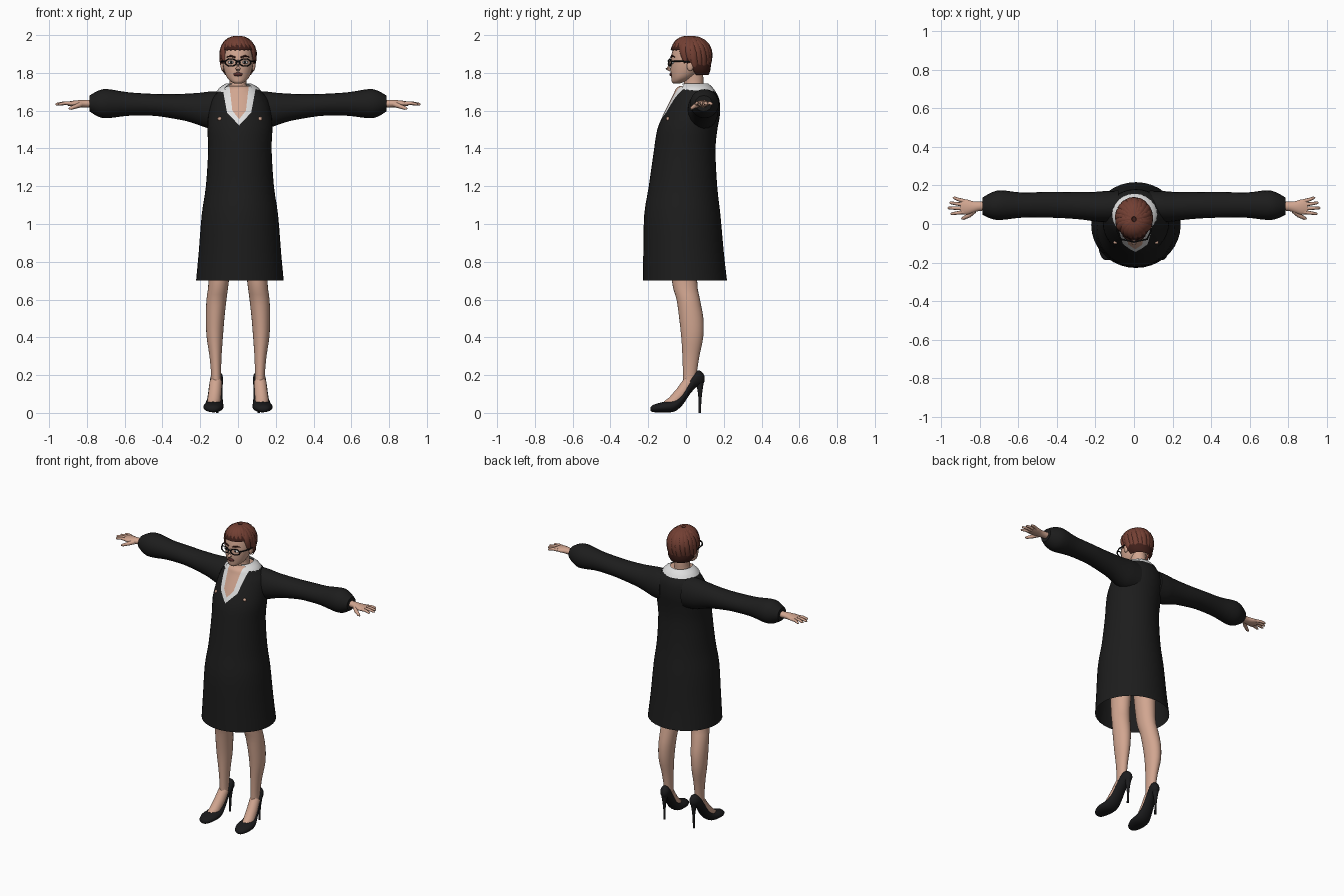
import bpy, bmesh
from math import sin, cos, pi, asin
from mathutils import Vector

cube = bpy.data.objects.get("Cube")
if cube:
    bpy.data.objects.remove(cube, do_unlink=True)


def material(name, r, g, b, rough=0.8):
    m = bpy.data.materials.new(name)
    m.use_nodes = True
    m.diffuse_color = (r, g, b, 1)
    node = m.node_tree.nodes["Principled BSDF"]
    node.inputs["Base Color"].default_value = (r, g, b, 1)
    node.inputs["Roughness"].default_value = rough
    return m


BLACK = material("black cloth", .012, .012, .012)
SHOE = material("black leather", .011, .011, .012)
SKIN = material("skin", .64, .38, .28)
WHITE = material("white collar", .74, .74, .74)
HAIR = material("auburn hair", .17, .05, .033)
DARK = material("dark hair", .05, .014, .01)
LIPS = material("dark lips", .09, .025, .022)
FRAME = material("glasses frame", .008, .008, .008)


def dense(rows, k=3):
    """Smoothly fill in rows between the given ones."""
    out, n = [], len(rows)
    for i in range(n - 1):
        four = rows[max(i - 1, 0)], rows[i], rows[i + 1], rows[min(i + 2, n - 1)]
        for j in range(k):
            t = j / k
            out.append([.5 * (2 * q + (r - p) * t + (2 * p - 5 * q + 4 * r - s) * t * t
                              + (3 * q - p - 3 * r + s) * t ** 3)
                        for p, q, r, s in zip(*four)])
    return out + [list(rows[-1])]


def ellipse(c, u, v, n):
    c, u, v = Vector(c), Vector(u), Vector(v)
    return [c + u * cos(2 * pi * i / n) + v * sin(2 * pi * i / n) for i in range(n)]


def loft(name, rings, mat, start=True, end=True, drop=None):
    """Skin a list of rings; drop is a rule for faces to leave out."""
    bm = bmesh.new()
    vs = [[bm.verts.new(p) for p in ring] for ring in rings]
    n = len(rings[0])
    for a, b in zip(vs, vs[1:]):
        for i in range(n):
            bm.faces.new((a[i], a[(i + 1) % n], b[(i + 1) % n], b[i]))
    if start:
        bm.faces.new(vs[0])
    if end:
        bm.faces.new(vs[-1])
    bmesh.ops.recalc_face_normals(bm, faces=bm.faces)
    if drop:
        gone = [f for f in bm.faces if drop(f.calc_center_median())]
        bmesh.ops.delete(bm, geom=gone, context='FACES')
    me = bpy.data.meshes.new(name)
    bm.to_mesh(me)
    bm.free()
    ob = bpy.data.objects.new(name, me)
    bpy.context.collection.objects.link(ob)
    me.materials.append(mat)
    finish(ob)
    return ob


def finish(ob):
    bpy.ops.object.select_all(action='DESELECT')
    ob.select_set(True)
    bpy.context.view_layer.objects.active = ob
    bpy.ops.object.shade_smooth_by_angle(angle=.9)


def upright(rows, n=24):
    """Rows of x, y, z, half width, half depth."""
    return [ellipse((x, y, z), (a, 0, 0), (0, b, 0), n) for x, y, z, a, b in dense(rows)]


def tube(name, pts, radii, mat, flat=1.0, hub=None, n=8):
    """Tube along points; hub gives the centre that flat sides face."""
    pts = [Vector(p) for p in pts]
    rings = []
    for i, p in enumerate(pts):
        t = (pts[min(i + 1, len(pts) - 1)] - pts[max(i - 1, 0)]).normalized()
        side = t.cross(p - hub if hub else Vector((0, 0, 1))).normalized()
        rings.append(ellipse(p, side * radii[i], side.cross(t) * radii[i] * flat, n))
    return loft(name, rings, mat)


def ball(name, loc, size, mat):
    bpy.ops.mesh.primitive_uv_sphere_add(segments=16, ring_count=8, location=loc)
    ob = bpy.context.object
    ob.name, ob.scale = name, size
    ob.data.materials.append(mat)
    finish(ob)


# Dress body: height, half width, front, back
profile = [(.7, .232, -.228, .217), (.85, .218, -.226, .2), (1.05, .202, -.221, .182),
           (1.2, .18, -.197, .165), (1.39, .168, -.17, .156), (1.5, .172, -.152, .166),
           (1.58, .167, -.12, .18), (1.65, .152, -.085, .178), (1.69, .125, -.065, .163),
           (1.715, .1, -.054, .14), (1.73, .07, -.036, .11)]
dress = loft("dress", upright([(.01, (f + b) / 2, z, w, (b - f) / 2)
                               for z, w, f, b in profile], 36), BLACK, start=False)
dress.data.materials.append(SKIN)
dress.data.materials.append(WHITE)

# Neckline: cut the collar and the bare chest into the front of the dress
OUTER = [(.088, 1.72), (.064, 1.59), (0, 1.522)]
INNER = [(.05, 1.72), (.036, 1.6), (0, 1.555)]
MID = .006


def within(line, c):
    u = abs(c.x - MID)
    return all((q[0] - p[0]) * (c.z - p[1]) - (q[1] - p[1]) * (u - p[0]) < 0
               for p, q in zip(line, line[1:]))


bm = bmesh.new()
bm.from_mesh(dress.data)
for line in (OUTER, INNER):
    for p, q in zip(line, line[1:]):
        for s in (-1, 1):
            faces = [f for f in bm.faces if f.calc_center_median().y < .02
                     and f.calc_center_median().z > 1.5]
            geom = faces + list({e for f in faces for e in f.edges}) \
                + list({v for f in faces for v in f.verts})
            bmesh.ops.bisect_plane(bm, geom=geom, plane_co=(MID + s * p[0], 0, p[1]),
                                   plane_no=(s * (q[1] - p[1]), 0, p[0] - q[0]))
for f in bm.faces:
    c = f.calc_center_median()
    if f.normal.z > .99 or (c.y < 0 and within(INNER, c)):
        f.material_index = 1
    elif c.y < 0 and within(OUTER, c):
        f.material_index = 2
bm.to_mesh(dress.data)
bm.free()

# Collar round the back of the neck
loft("collar", upright([(.005, .047, 1.7, .12, .11), (.005, .047, 1.724, .1, .093),
                        (.003, .045, 1.744, .066, .072)]), WHITE, False, False,
     lambda c: c.y < -.015 and abs(c.x) < .062)

# Neck and head
loft("neck", upright([(0, .035, 1.68, .062, .065), (0, .04, 1.73, .048, .052),
                      (0, .04, 1.77, .045, .052), (0, .03, 1.84, .05, .055)]), SKIN)
loft("head", upright([(0, -.05, 1.744, .018, .016), (0, -.04, 1.753, .036, .035),
                      (0, -.02, 1.775, .058, .058), (0, -.002, 1.81, .073, .08),
                      (0, .006, 1.85, .081, .087), (0, .016, 1.89, .082, .094),
                      (0, .022, 1.94, .074, .085), (0, .022, 1.97, .04, .05)]), SKIN)
tube("nose", [(0, -.074, 1.868), (0, -.09, 1.843), (0, -.097, 1.824), (0, -.083, 1.814)],
     [.006, .009, .013, .008], SKIN)
ball("lips", (0, -.079, 1.792), (.025, .009, .01), LIPS)

for s, side in ((-1, "right_"), (1, "left_")):
    # Face details
    ball(side + "ear", (s * .082, .022, 1.838), (.01, .018, .028), SKIN)
    ball(side + "eye", (s * .035, -.07, 1.856), (.018, .009, .009), WHITE)
    ball(side + "pupil", (s * .035, -.077, 1.856), (.007, .004, .008), FRAME)
    tube(side + "brow", [(s * .014, -.08, 1.882), (s * .038, -.075, 1.89), (s * .06, -.06, 1.884)],
         [.004, .005, .002], DARK)
    bpy.ops.mesh.primitive_torus_add(major_segments=24, minor_segments=6, major_radius=.031,
                                     minor_radius=.0045, location=(s * .038, -.085, 1.855),
                                     rotation=(pi / 2, 0, s * .2))
    rim = bpy.context.object
    rim.name = side + "glasses_rim"
    rim.scale.y = .62
    rim.data.materials.append(FRAME)
    finish(rim)
    tube(side + "glasses_arm", [(s * .068, -.079, 1.862), (s * .086, -.04, 1.862),
                                (s * .091, .025, 1.858)], [.004] * 3, FRAME)

    # Sleeve: x, y, z, half depth, half height
    arm = [(.08, .09, 1.6, .083, .102), (.15, .09, 1.603, .081, .098), (.2, .09, 1.608, .077, .087),
           (.27, .094, 1.617, .071, .073), (.36, .098, 1.624, .068, .063),
           (.45, .1, 1.631, .067, .058), (.58, .098, 1.635, .065, .062),
           (.69, .098, 1.637, .077, .077), (.74, .095, 1.637, .068, .069),
           (.785, .093, 1.638, .045, .042)]
    palm = [(.74, .095, 1.637, .025, .022), (.8, .092, 1.637, .024, .02),
            (.835, .088, 1.637, .03, .019), (.87, .088, 1.637, .04, .016),
            (.9, .09, 1.637, .037, .011)]
    for name, rows, mat in (("sleeve", arm, BLACK), ("palm", palm, SKIN)):
        loft(side + name, [ellipse((s * x, y, z), (0, a, 0), (0, 0, b), 20)
                           for x, y, z, a, b in dense(rows)], mat)

    # Fingers and thumb
    for name, y0, y1, tip in (("little", .118, .136, .94), ("ring", .1, .11, .958),
                              ("middle", .081, .083, .967), ("index", .062, .053, .952)):
        tube(side + name + "_finger", [(s * .88, y0, 1.637), (s * (.88 + tip) / 2, (y0 + y1) / 2, 1.64),
                                       (s * (tip - .006), y1, 1.634), (s * tip, y1, 1.633)],
             [.011, .009, .007, .003], SKIN)
    tube(side + "thumb", [(s * .83, .07, 1.633), (s * .855, .045, 1.624), (s * .885, .03, 1.613),
                          (s * .895, .027, 1.61)], [.015, .012, .009, .004], SKIN)

    # Leg and foot
    leg = [(.09, -.01, .95, .07, .078), (.102, -.008, .7, .054, .067), (.114, .012, .6, .053, .062),
           (.121, .028, .5, .049, .064), (.123, .033, .4, .043, .058), (.119, .026, .3, .032, .045),
           (.116, .02, .2, .026, .036), (.116, .02, .14, .028, .036)]
    loft(side + "leg", upright([(s * r[0], *r[1:]) for r in leg]), SKIN)
    tube(side + "foot", [(s * .131, -.105, .035), (s * .128, -.065, .055), (s * .122, -.02, .108),
                         (s * .117, .018, .165)], [.028, .036, .035, .033], SKIN, n=16)

    # Shoe: x, y, half width, sole height, upper height
    shoe = [(.134, -.188, .012, .012, .028), (.133, -.175, .034, .004, .042),
            (.131, -.125, .053, .003, .057), (.127, -.065, .05, .006, .07),
            (.122, -.02, .041, .04, .108), (.117, .025, .036, .105, .185),
            (.112, .06, .033, .14, .224), (.109, .085, .024, .15, .215),
            (.107, .098, .01, .165, .195)]
    loft(side + "shoe", [ellipse((s * x, y, (lo + hi) / 2), (w, 0, 0), (0, 0, (hi - lo) / 2), 16)
                         for x, y, w, lo, hi in dense(shoe)], SHOE)
    loft(side + "heel", upright([(s * .11, .072, 0, .007, .007), (s * .11, .074, .07, .007, .008),
                                 (s * .11, .074, .13, .014, .015), (s * .11, .072, .18, .025, .025)],
                                12), SHOE)

    # Small pale patch on the chest
    ball(side + "chest_patch", (.01 + s * .107, -.096, 1.557), (.011, .009, .011), SKIN)

tube("glasses_bridge", [(-.012, -.091, 1.86), (0, -.094, 1.863), (.012, -.091, 1.86)],
     [.004] * 3, FRAME)

# Hair: dark underlayer with overlapping locks
loft("hair_base", upright([(0, .05, 1.79, .068, .07), (0, .04, 1.82, .087, .09),
                           (0, .028, 1.87, .092, .104), (0, .024, 1.92, .092, .106),
                           (0, .024, 1.96, .075, .087), (0, .022, 1.985, .042, .05)]), DARK,
     drop=lambda c: c.z < 1.925 and c.y < .045 - (c.z - 1.8) * .6)
HUB = Vector((0, .025, 1.895))
LOCKS = 22
for i in range(LOCKS):
    a = 2 * pi * i / LOCKS
    front = cos(a)
    low = 1.922 if front > .6 else 1.85 if front > -.1 else 1.802 + .012 * (i % 2)
    last = asin((low - HUB.z) / .1)
    pts, radii = [], []
    for j in range(9):
        t = j / 8
        phi = 1.45 + (last - 1.45) * t
        reach = cos(phi) if phi > 0 else 1 - .14 * phi * phi
        turn = a + .35 * t - .2
        pts.append(HUB + Vector((sin(turn) * .09 * reach, -cos(turn) * .105 * reach,
                                 .096 * sin(phi))))
        radii.append(.005 + .018 * sin(pi * (.12 + .84 * t)))
    tube(f"hair_lock_{i + 1}", pts, radii, HAIR, flat=.5, hub=HUB)
